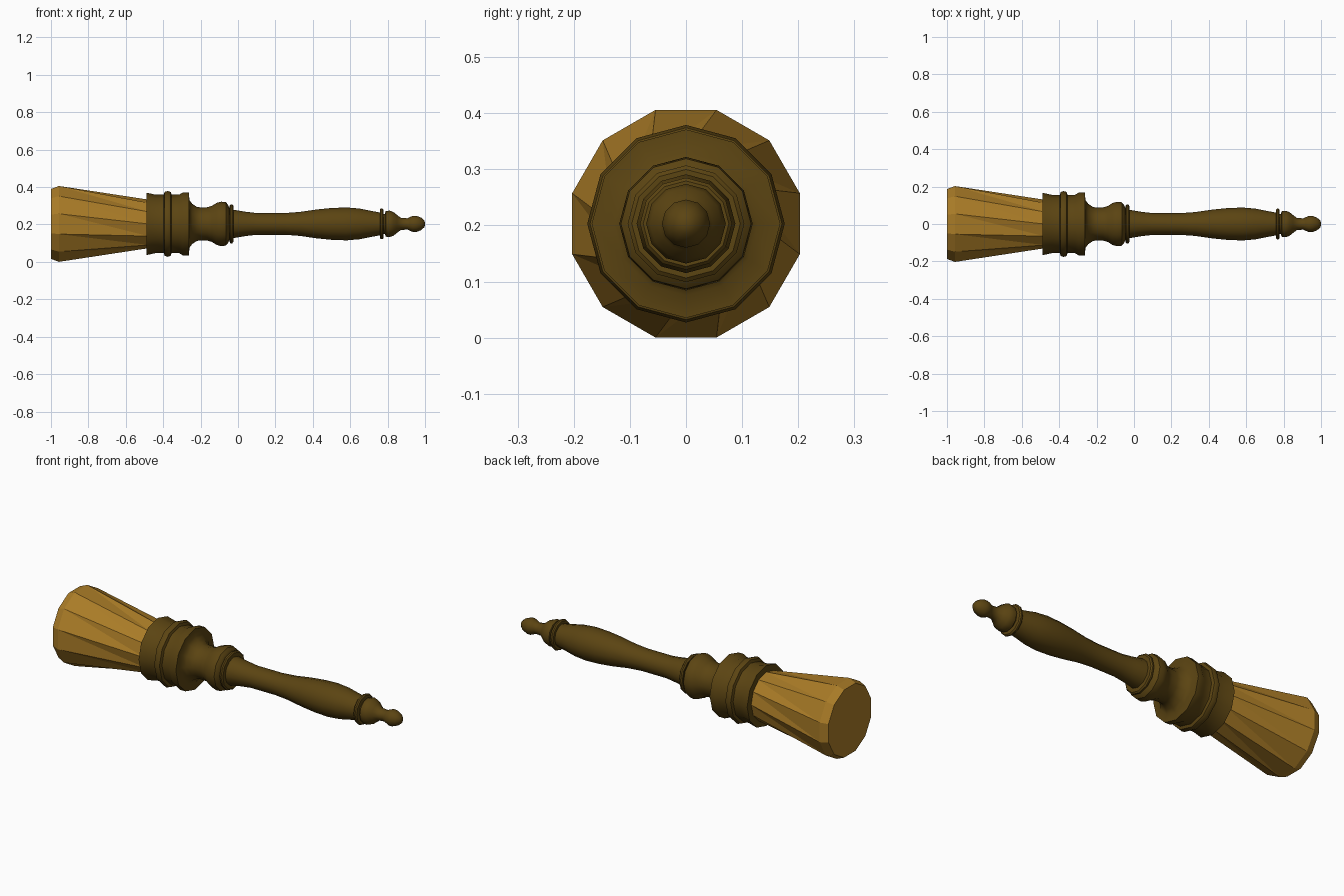
import bpy, bmesh, math

if "Cube" in bpy.data.objects:
    bpy.data.objects.remove(bpy.data.objects["Cube"])

SIDES = 12
AXIS_Z = 0.203


def material(name, rgb):
    m = bpy.data.materials.new(name)
    m.diffuse_color = (*rgb, 1)
    m.use_nodes = True
    m.node_tree.nodes["Principled BSDF"].inputs["Base Color"].default_value = m.diffuse_color
    return m


wood = material("dark wood", (0.105, 0.058, 0.006))
straw = material("golden bristle", (0.40, 0.20, 0.02))


def ring(bm, x, r, offset):
    """Ring of vertices around the x axis; offset is in degrees."""
    verts = []
    for i in range(SIDES):
        a = 2 * math.pi * i / SIDES + math.radians(offset)
        verts.append(bm.verts.new((x, r * math.cos(a), AXIS_Z + r * math.sin(a))))
    return verts


def turned(name, profile, mat, smooth=True):
    """Lathe a list of (x, radius[, twist]) along x with closed ends."""
    bm = bmesh.new()
    rings = [ring(bm, p[0], p[1], p[2] if len(p) > 2 else 0) for p in profile]
    for a, b in zip(rings, rings[1:]):
        for i in range(SIDES):
            j = (i + 1) % SIDES
            if smooth:
                bm.faces.new((a[i], a[j], b[j], b[i]))
            else:  # twisted sides split into two flat facets
                bm.faces.new((a[i], a[j], b[j]))
                bm.faces.new((a[i], b[j], b[i]))
    bm.faces.new(rings[0])
    bm.faces.new(rings[-1])
    bmesh.ops.recalc_face_normals(bm, faces=bm.faces)
    me = bpy.data.meshes.new(name)
    bm.to_mesh(me)
    bm.free()
    me.materials.append(mat)
    ob = bpy.data.objects.new(name, me)
    bpy.context.collection.objects.link(ob)
    if smooth:
        bpy.ops.object.select_all(action='DESELECT')
        ob.select_set(True)
        bpy.context.view_layer.objects.active = ob
        bpy.ops.object.shade_smooth_by_angle(angle=math.radians(40))
    return ob


# Flared bristle head, twisted half a facet between collar and tip
turned("bristles", [(-1.0, 0.193, 15), (-0.958, 0.21, 15), (-0.48, 0.13, 30)],
       straw, smooth=False)

# Collar with flared rims and a bead in the middle, narrowing to the neck
turned("collar", [(-0.49, 0.167), (-0.44, 0.156), (-0.397, 0.156),
                  (-0.392, 0.171), (-0.376, 0.176), (-0.36, 0.171),
                  (-0.355, 0.156), (-0.315, 0.156), (-0.295, 0.168),
                  (-0.262, 0.168), (-0.26, 0.128), (-0.245, 0.108),
                  (-0.22, 0.091), (-0.20, 0.088), (-0.165, 0.089),
                  (-0.14, 0.096), (-0.115, 0.112), (-0.09, 0.119),
                  (-0.065, 0.116), (-0.055, 0.105), (-0.045, 0.085)], wood)

# Long turned handle
turned("handle", [(-0.05, 0.078), (-0.02, 0.075), (0.04, 0.065), (0.10, 0.058),
                  (0.25, 0.058), (0.33, 0.064), (0.42, 0.077), (0.50, 0.085),
                  (0.58, 0.088), (0.65, 0.082), (0.71, 0.07), (0.765, 0.06)], wood)

# Thin discs at both ends of the handle
for name, x, r in (("lower_disc", -0.035, 0.104), ("upper_disc", 0.768, 0.082)):
    turned(name, [(x - 0.01, r * 0.93), (x - 0.004, r), (x + 0.004, r),
                  (x + 0.01, r * 0.93)], wood)

# Finial with a bead and a rounded tip
turned("finial", [(0.76, 0.052), (0.785, 0.054), (0.79, 0.068), (0.81, 0.071),
                  (0.83, 0.064), (0.85, 0.048), (0.87, 0.033), (0.905, 0.03),
                  (0.918, 0.036), (0.935, 0.043), (0.955, 0.043),
                  (0.98, 0.033), (0.996, 0.018), (1.0, 0.006)], wood)
